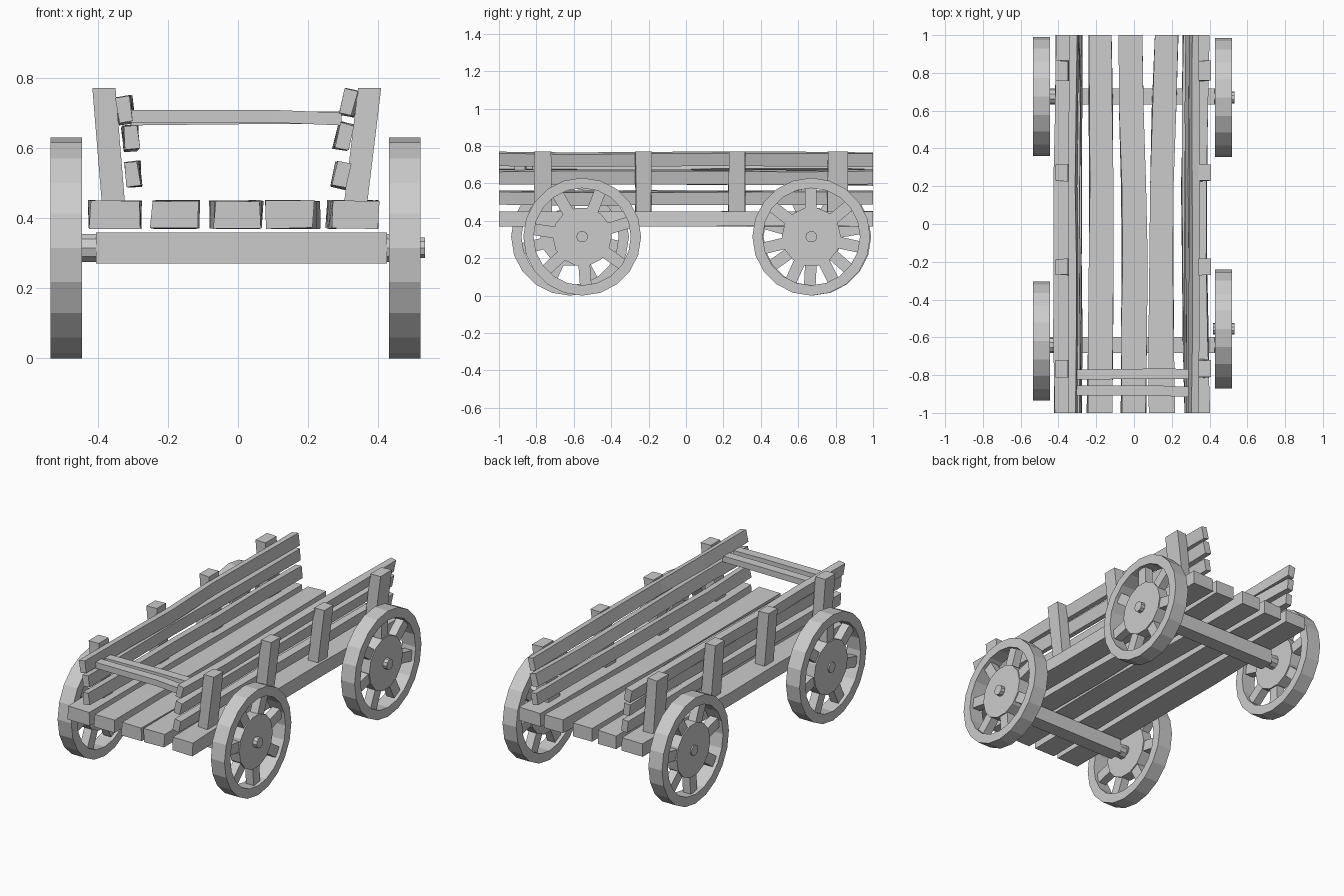
import bpy, bmesh, math, random
from math import sin, cos, pi, radians
from mathutils import Matrix, Vector

if "Cube" in bpy.data.objects:
    bpy.data.objects.remove(bpy.data.objects["Cube"])

random.seed(4)


def finish(name, bm):
    bmesh.ops.recalc_face_normals(bm, faces=bm.faces[:])
    me = bpy.data.meshes.new(name)
    bm.to_mesh(me)
    bm.free()
    ob = bpy.data.objects.new(name, me)
    bpy.context.collection.objects.link(ob)
    return ob


def loft(name, rings):
    """Skin a list of four-corner rings and cap both ends."""
    bm = bmesh.new()
    vs = [[bm.verts.new(p) for p in r] for r in rings]
    for a, b in zip(vs, vs[1:]):
        for i in range(4):
            j = (i + 1) % 4
            bm.faces.new((a[i], a[j], b[j], b[i]))
    bm.faces.new(vs[0])
    bm.faces.new(vs[-1])
    return finish(name, bm)


def board(name, stations, thick, tilt=0, wob=0.004):
    """Rough-sawn board along y; stations are (y, x, z, width)."""
    rings = []
    c, s = cos(radians(tilt)), sin(radians(tilt))
    for y, x, z, w in stations:
        ring = []
        for a, b in ((-1, -1), (1, -1), (1, 1), (-1, 1)):
            u = a * w / 2 + random.uniform(-wob, wob)
            v = b * thick / 2 + random.uniform(-wob, wob) * 0.6
            ring.append((x + u * c - v * s, y, z + u * s + v * c))
        rings.append(ring)
    return loft(name, rings)


def box(bm, size, mat):
    bmesh.ops.create_cube(bm, size=1, matrix=mat @ Matrix.Diagonal((*size, 1)))


def disc(bm, radius, depth, sides, mat):
    bmesh.ops.create_cone(bm, cap_ends=True, segments=sides, radius1=radius,
                          radius2=radius, depth=depth,
                          matrix=mat @ Matrix.Rotation(pi / 2, 4, 'Y'))


# Floor planks: centre x and width at front, middle and back
floor = [((-0.35, -0.355, -0.345), (0.145, 0.15, 0.14)),
         ((-0.18, -0.172, -0.178), (0.135, 0.125, 0.12)),
         ((-0.002, 0.005, -0.022), (0.13, 0.135, 0.125)),
         ((0.147, 0.14, 0.17), (0.135, 0.125, 0.125)),
         ((0.335, 0.315, 0.33), (0.135, 0.13, 0.14))]
YS = (-1, -0.6, -0.2, 0.2, 0.6, 1)
for n, (xs, ws) in enumerate(floor):
    st = []
    for y in YS:
        k = 0 if y < 0 else 2
        t = abs(y)
        st.append((y, xs[1] + (xs[k] - xs[1]) * t, 0.41,
                   ws[1] + (ws[k] - ws[1]) * t))
    board(f"floor_plank_{n + 1}", st, 0.078)

# Side rails: x, z, height, tilt
rails = {"left": [(-0.322, 0.708, 0.072, 8), (-0.306, 0.627, 0.068, 5),
                  (-0.300, 0.522, 0.070, 6)],
         "right": [(0.316, 0.727, 0.072, -14), (0.303, 0.632, 0.074, -12),
                   (0.295, 0.522, 0.070, -11)]}
for side, rows in rails.items():
    for n, (x, z, h, tilt) in enumerate(rows):
        st = [(y, x + random.uniform(-0.005, 0.005),
               z + random.uniform(-0.005, 0.005), 0.04) for y in YS]
        board(f"{side}_rail_{n + 1}", st, h, tilt, 0.003)

# Leaning posts along both sides
for side, xb, xt in (("left", -0.355, -0.382), ("right", 0.335, 0.375)):
    for n, (y, d) in enumerate(((-0.765, 0.092), (-0.228, 0.085),
                                (0.273, 0.092), (0.81, 0.108))):
        rings = []
        for x, z in ((xb, 0.44), (xt, 0.77)):
            rings.append([(x + a * 0.033, y + b * d / 2
                           + random.uniform(-0.004, 0.004), z)
                          for a, b in ((-1, -1), (1, -1), (1, 1), (-1, 1))])
        loft(f"{side}_post_{n + 1}", rings)

# Two cross bars tying the rails together at the front
for n, y in enumerate((-0.885, -0.793)):
    rings = []
    for x in (-0.305, -0.1, 0.1, 0.295):
        w = random.uniform(-0.004, 0.004)
        rings.append([(x, y + w + a * 0.027, 0.686 + w + b * 0.018)
                      for a, b in ((-1, -1), (1, -1), (1, 1), (-1, 1))])
    loft(f"cross_bar_{n + 1}", rings)

# Axles: square beam with rounded ends
for name, y in (("front_axle", -0.64), ("rear_axle", 0.675)):
    bm = bmesh.new()
    box(bm, (0.83, 0.086, 0.088), Matrix.Translation((0.01, y, 0.315)))
    disc(bm, 0.042, 0.92, 10, Matrix.Translation((-0.01, y, 0.315)))
    finish(name, bm)


def wheel(name, x, y, phase, cap):
    bm = bmesh.new()
    at = Matrix.Translation((x, y, 0.315))
    N, W = 20, 0.09
    # Rim
    prof = ((0.315, -W / 2), (0.315, W / 2), (0.26, W / 2), (0.26, -W / 2))
    rim = [[bm.verts.new(at @ Vector((d, r * cos(2 * pi * i / N),
                                      r * sin(2 * pi * i / N))))
            for r, d in prof] for i in range(N)]
    for i in range(N):
        a, b = rim[i], rim[(i + 1) % N]
        for j in range(4):
            k = (j + 1) % 4
            bm.faces.new((a[j], a[k], b[k], b[j]))
    # Hub and spokes
    disc(bm, 0.158, 0.064, 14, at)
    for i in range(7):
        turn = Matrix.Rotation(radians(phase) + 2 * pi * i / 7, 4, 'X')
        box(bm, (0.05, 0.15, 0.062),
            at @ turn @ Matrix.Translation((0, 0.195, 0)))
    # Axle pin
    pin = 0.058 if cap else 0.04
    disc(bm, 0.031, 2 * pin, 10, at)
    finish(name, bm)


wheel("front_left_wheel", -0.49, -0.62, 40, False)
wheel("rear_left_wheel", -0.49, 0.675, 10, False)
wheel("front_right_wheel", 0.475, -0.555, 17, True)
wheel("rear_right_wheel", 0.475, 0.67, -12, True)
